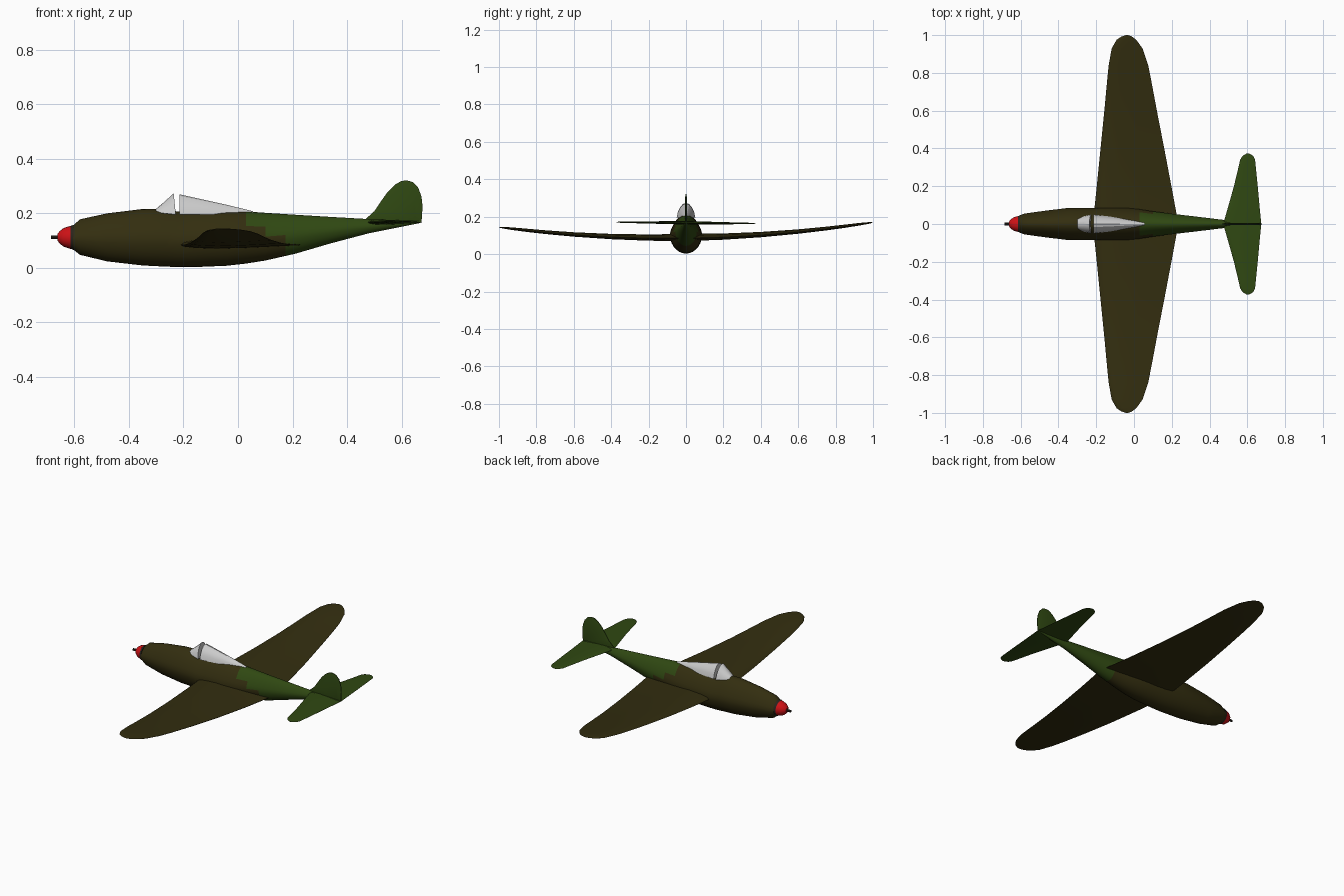
import bpy, bmesh, math
from mathutils import Vector

if "Cube" in bpy.data.objects:
    bpy.data.objects.remove(bpy.data.objects["Cube"])


def material(name, rgb):
    m = bpy.data.materials.new(name)
    m.diffuse_color = (*rgb, 1)
    m.use_nodes = True
    m.node_tree.nodes["Principled BSDF"].inputs["Base Color"].default_value = m.diffuse_color
    return m


OLIVE = material("olive brown", (0.033, 0.027, 0.005))
GREEN = material("dark green", (0.029, 0.065, 0.006))
RED = material("spinner red", (0.62, 0.006, 0.008))
GLASS = material("canopy grey", (0.62, 0.62, 0.62))
DARK = material("dark metal", (0.022, 0.018, 0.012))


def finish(name, bm, mats, rule=None, angle=35):
    bmesh.ops.remove_doubles(bm, verts=bm.verts, dist=1e-5)
    bmesh.ops.recalc_face_normals(bm, faces=bm.faces)
    if rule:
        for f in bm.faces:
            f.material_index = rule(f.calc_center_median())
    me = bpy.data.meshes.new(name)
    bm.to_mesh(me)
    bm.free()
    for m in mats:
        me.materials.append(m)
    me.shade_smooth()
    me.set_sharp_from_angle(angle=math.radians(angle))
    ob = bpy.data.objects.new(name, me)
    bpy.context.collection.objects.link(ob)
    return ob


def loft(name, rings, mats, rule=None, angle=35):
    """Skin closed rings of equal point count and cap both ends."""
    bm = bmesh.new()
    vr = [[bm.verts.new(p) for p in r] for r in rings]
    n = len(vr[0])
    for a, b in zip(vr, vr[1:]):
        for i in range(n):
            j = (i + 1) % n
            bm.faces.new((a[i], a[j], b[j], b[i]))
    bm.faces.new(vr[0])
    bm.faces.new(vr[-1])
    return finish(name, bm, mats, rule, angle)


def interp(table, x, col):
    for a, b in zip(table, table[1:]):
        if x <= b[0]:
            t = (x - a[0]) / (b[0] - a[0])
            return a[col] + t * (b[col] - a[col])
    return table[-1][col]


# Fuselage: x, bottom z, top z, half width; narrower towards the top
BODY = [(-0.605, 0.068, 0.155, 0.046), (-0.58, 0.048, 0.178, 0.055),
        (-0.48, 0.024, 0.200, 0.069), (-0.35, 0.009, 0.216, 0.085),
        (-0.27, 0.005, 0.217, 0.086), (-0.22, 0.003, 0.206, 0.086),
        (-0.16, 0.003, 0.212, 0.086), (-0.04, 0.008, 0.211, 0.085),
        (0.03, 0.016, 0.207, 0.078), (0.10, 0.027, 0.202, 0.067),
        (0.21, 0.052, 0.195, 0.053), (0.34, 0.090, 0.187, 0.038),
        (0.48, 0.127, 0.179, 0.021), (0.67, 0.165, 0.174, 0.005)]


def body_ring(x, n=28):
    lo, hi, w = (interp(BODY, x, c) for c in (1, 2, 3))
    mid, h = (lo + hi) / 2, (hi - lo) / 2
    ring = []
    for i in range(n):
        t = 2 * math.pi * i / n
        s = math.sin(t)
        ring.append((x, w * math.cos(t) * (1 - 0.28 * max(s, 0)), mid + h * s))
    return ring


stations = sorted({b[0] for b in BODY} | {0.065, 0.14, 0.175, 0.25})
loft("fuselage", [body_ring(x) for x in stations], [OLIVE, GREEN],
     lambda c: int(c.x > (0.04 if c.z > 0.155 else 0.12 if c.z > 0.12 else 0.19)))


# Round nose parts, turned about the x axis
def turned(name, profile, mat, n=20, z=0.112):
    loft(name, [[(x, r * math.cos(2 * math.pi * i / n), z + r * math.sin(2 * math.pi * i / n))
                 for i in range(n)] for x, r in profile], [mat])


turned("spinner", [(-0.662, 0.012), (-0.655, 0.022), (-0.64, 0.034), (-0.615, 0.042)], RED)
turned("spinner_ring", [(-0.617, 0.041), (-0.603, 0.046)], DARK)
turned("nose_cannon", [(-0.685, 0.007), (-0.65, 0.007)], DARK, 10)


# Wing-like surfaces: rounded front, sharp trailing edge
FOIL = [(0, 0), (0.03, 0.45), (0.12, 0.8), (0.3, 1), (0.6, 0.7), (1, 0.06)]


def foil_surface(name, plan, z_at, thick, under, mat):
    """plan rows: distance from centre, leading x, trailing x."""
    rows = [(-y, a, b) for y, a, b in reversed(plan[1:])] + plan
    rings = []
    for y, a, b in rows:
        h = thick * (b - a) / (plan[0][2] - plan[0][1])
        up = [(a + u * (b - a), y, z_at(y) + v * h) for u, v in FOIL]
        dn = [(a + u * (b - a), y, z_at(y) - v * h * under) for u, v in FOIL[1:]]
        rings.append(up + dn[::-1])
    loft(name, rings, [mat], angle=40)


WING = [(0, -0.218, 0.235), (0.2, -0.197, 0.198), (0.4, -0.177, 0.16),
        (0.6, -0.157, 0.121), (0.75, -0.143, 0.093), (0.84, -0.134, 0.075),
        (0.93, -0.118, 0.045), (0.975, -0.092, 0.012), (0.993, -0.065, -0.012),
        (1.0, -0.042, -0.030)]
foil_surface("wing", WING, lambda y: 0.084 + 0.072 * y * y + 0.013 * y, 0.024, 0.6, OLIVE)

TAIL = [(0, 0.472, 0.674), (0.1, 0.501, 0.664), (0.2, 0.529, 0.655),
        (0.3, 0.553, 0.645), (0.34, 0.562, 0.641), (0.36, 0.574, 0.632),
        (0.372, 0.594, 0.612)]
foil_surface("tailplane", TAIL, lambda y: 0.167 - 0.010 * y, 0.010, 0.9, GREEN)

# Fin: rounded outline, thin edges and thicker middle
FIN = [(0.46, 0.172), (0.50, 0.208), (0.525, 0.245), (0.55, 0.280), (0.575, 0.305),
       (0.60, 0.319), (0.62, 0.321), (0.642, 0.314), (0.661, 0.294), (0.673, 0.262),
       (0.677, 0.225), (0.673, 0.166)]
fin_mid = Vector((0.59, 0.22))
fin_rings = []
for y, s in ((-0.006, 0.72), (-0.002, 1), (0.002, 1), (0.006, 0.72)):
    pts = [fin_mid + (Vector(p) - fin_mid) * s for p in FIN]
    fin_rings.append([(p.x, y, p.y) for p in pts])
loft("fin", fin_rings, [GREEN])


# Canopy pieces: arched sections over the fuselage
def arch(x, base, top, w, lean=0.0, n=8):
    ring = []
    for i in range(n + 1):
        t = math.pi * i / n
        s = math.sin(t)
        ring.append((x + lean * s, w * math.cos(t) * (1 - 0.15 * s), base + (top - base) * s))
    return ring


loft("windscreen", [arch(-0.300, 0.205, 0.217, 0.026), arch(-0.268, 0.200, 0.244, 0.040),
                    arch(-0.228, 0.195, 0.274, 0.050, -0.008)], [GLASS], angle=25)
loft("rear_canopy", [arch(-0.215, 0.195, 0.270, 0.050), arch(-0.13, 0.195, 0.251, 0.040),
                     arch(-0.04, 0.195, 0.231, 0.026), arch(0.055, 0.195, 0.208, 0.010)],
     [GLASS], angle=25)
